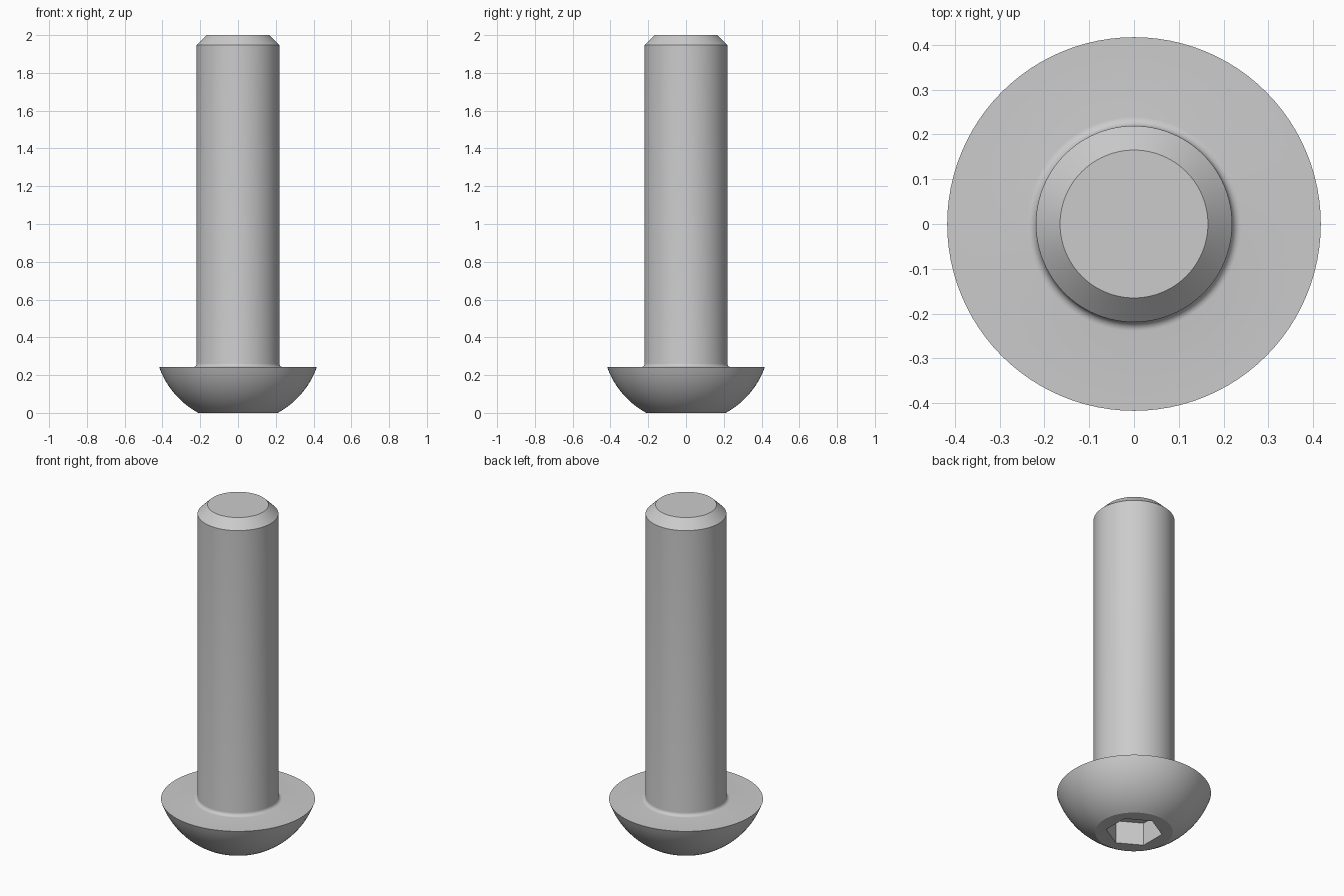
import bpy
import bmesh
import math
from mathutils import Vector

cube = bpy.data.objects.get("Cube")
if cube:
    bpy.data.objects.remove(cube, do_unlink=True)

SEGMENTS = 96
HEAD_R, HEAD_H, FLAT_R = 0.417, 0.242, 0.21
SHANK_R, TIP_R, CHAMFER, FILLET = 0.219, 0.165, 0.053, 0.02
HEX_R, HEX_DEPTH = 0.153, 0.137

steel = bpy.data.materials.new("grey_steel")
steel.use_nodes = True
steel.diffuse_color = (0.6, 0.6, 0.6, 1)
steel.node_tree.nodes["Principled BSDF"].inputs["Base Color"].default_value = (0.6, 0.6, 0.6, 1)


def ring(bm, radius, z, count, turn=0.0):
    return [bm.verts.new((radius * math.cos(turn + math.tau * i / count),
                          radius * math.sin(turn + math.tau * i / count), z))
            for i in range(count)]


def bridge(bm, low, high):
    n = len(low)
    for i in range(n):
        j = (i + 1) % n
        bm.faces.new((low[i], low[j], high[j], high[i]))


# Domed head: arc of a sphere centred on the axis
center_z = (HEAD_R ** 2 + HEAD_H ** 2 - FLAT_R ** 2) / (2 * HEAD_H)
sphere_r = math.hypot(FLAT_R, center_z)
profile = []
start, end = math.asin(FLAT_R / sphere_r), math.asin(HEAD_R / sphere_r)
for i in range(13):
    a = start + (end - start) * i / 12
    profile.append((sphere_r * math.sin(a), center_z - sphere_r * math.cos(a)))

# Fillet under the head, then shank and chamfered tip
for i in range(7):
    a = math.pi / 2 * i / 6
    profile.append((SHANK_R + FILLET * (1 - math.sin(a)),
                    HEAD_H + FILLET * (1 - math.cos(a))))
profile += [(SHANK_R, 2 - CHAMFER), (TIP_R, 2)]

bm = bmesh.new()
rings = [ring(bm, r, z, SEGMENTS) for r, z in profile]
for low, high in zip(rings, rings[1:]):
    bridge(bm, low, high)
bm.faces.new(rings[-1])

# Hexagonal socket with a flat floor
mouth = ring(bm, HEX_R, 0, 6, math.pi / 2)
floor = ring(bm, HEX_R, HEX_DEPTH, 6, math.pi / 2)
bridge(bm, mouth, floor)
bm.faces.new(floor)

# Flat face between the socket mouth and the dome
border = [bm.edges.get((loop[i - 1], loop[i]))
          for loop in (rings[0], mouth) for i in range(len(loop))]
bmesh.ops.triangle_fill(bm, edges=border, use_beauty=True, normal=Vector((0, 0, -1)))
bmesh.ops.recalc_face_normals(bm, faces=bm.faces)

mesh = bpy.data.meshes.new("button_head_screw")
bm.to_mesh(mesh)
bm.free()
mesh.materials.append(steel)
screw = bpy.data.objects.new("button_head_screw", mesh)
bpy.context.collection.objects.link(screw)

bpy.ops.object.select_all(action='DESELECT')
screw.select_set(True)
bpy.context.view_layer.objects.active = screw
bpy.ops.object.shade_smooth_by_angle(angle=math.radians(20))
